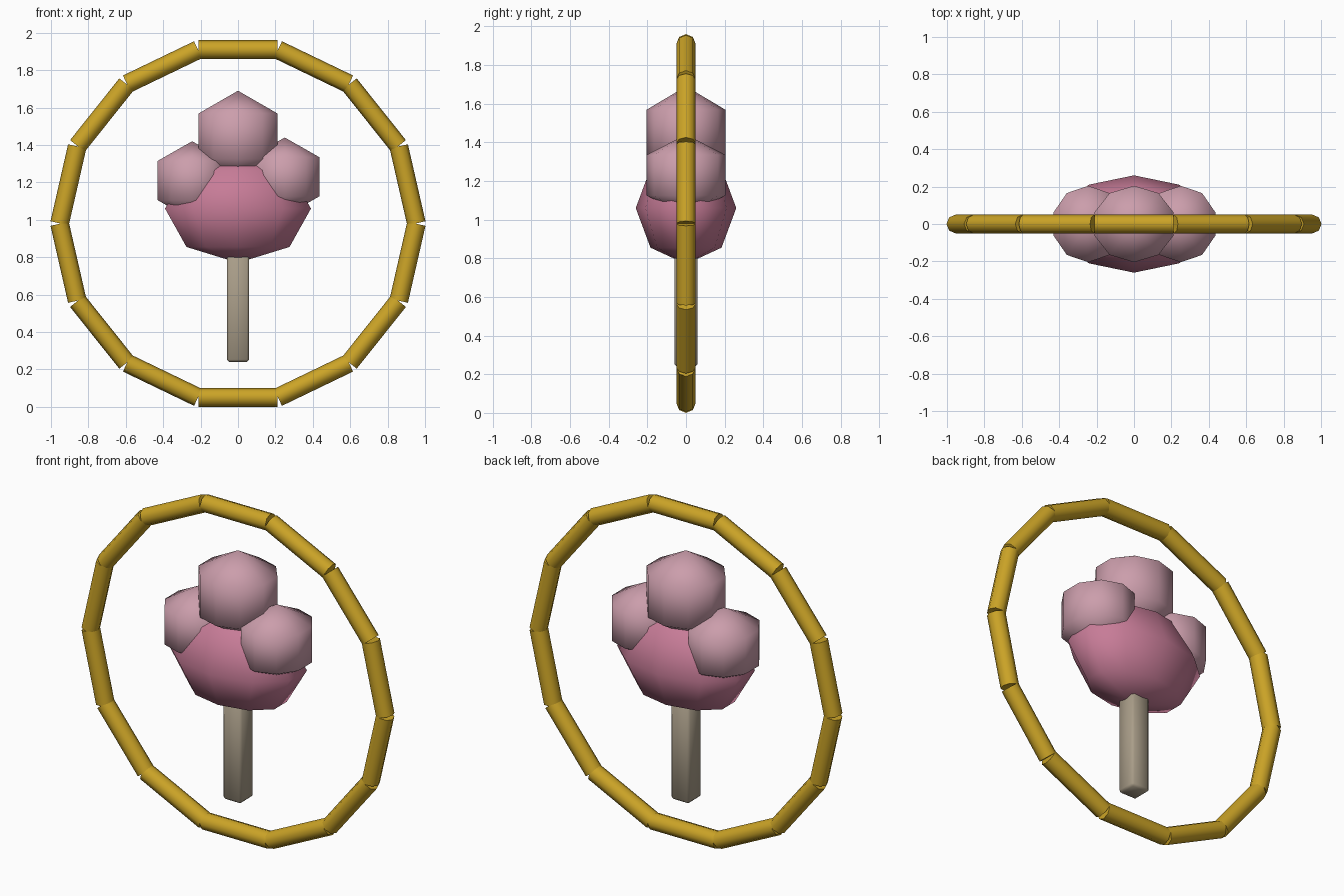
import bpy, bmesh, math
from mathutils import Matrix, Vector

cube = bpy.data.objects.get("Cube")
if cube:
    bpy.data.objects.remove(cube, do_unlink=True)


def make_material(name, color):
    mat = bpy.data.materials.new(name)
    mat.use_nodes = True
    mat.diffuse_color = (*color, 1)
    mat.node_tree.nodes["Principled BSDF"].inputs["Base Color"].default_value = (*color, 1)
    return mat


gold = make_material("gold", (0.60, 0.37, 0.02))
rose = make_material("rose", (0.57, 0.20, 0.31))
pale_pink = make_material("pale pink", (0.60, 0.34, 0.41))
bark = make_material("grey bark", (0.40, 0.34, 0.25))


def finish(name, bm, mat, angle):
    bmesh.ops.recalc_face_normals(bm, faces=bm.faces)
    mesh = bpy.data.meshes.new(name)
    bm.to_mesh(mesh)
    bm.free()
    mesh.materials.append(mat)
    obj = bpy.data.objects.new(name, mesh)
    bpy.context.collection.objects.link(obj)
    bpy.ops.object.select_all(action="DESELECT")
    obj.select_set(True)
    bpy.context.view_layer.objects.active = obj
    bpy.ops.object.shade_smooth_by_angle(angle=math.radians(angle))
    return obj


def ball(name, center, radii, divisions, mat):
    """Ten-sided ellipsoid turned from a half-circle profile."""
    bm = bmesh.new()
    steps = [math.pi * i / divisions for i in range(divisions + 1)]
    verts = [bm.verts.new((0, math.sin(a), math.cos(a))) for a in steps]
    edges = [bm.edges.new(pair) for pair in zip(verts, verts[1:])]
    bmesh.ops.spin(bm, geom=verts + edges, cent=(0, 0, 0), axis=(0, 0, 1),
                   angle=math.tau, steps=10)
    bmesh.ops.remove_doubles(bm, verts=bm.verts, dist=0.001)
    bmesh.ops.scale(bm, vec=radii, verts=bm.verts)
    bmesh.ops.translate(bm, vec=center, verts=bm.verts)
    return finish(name, bm, mat, 180)


# Hoop of straight rods standing around the tree
HOOP_Z, HOOP_RADIUS, RODS = 0.98, 0.93, 14
bm = bmesh.new()
for i in range(RODS):
    turn = Matrix.Rotation(math.tau * i / RODS, 4, "Y")
    lay = Matrix.Rotation(math.pi / 2, 4, "Y")
    place = Matrix.Translation((0, 0, HOOP_Z)) @ turn @ Matrix.Translation((0, 0, HOOP_RADIUS))
    bmesh.ops.create_cone(bm, cap_ends=True, segments=8, radius1=0.05, radius2=0.05,
                          depth=0.422, matrix=place @ lay)
finish("hoop", bm, gold, 60)

# Square trunk with softened edges
bm = bmesh.new()
bmesh.ops.create_cube(bm, size=1)
bmesh.ops.scale(bm, vec=(0.12, 0.12, 0.6), verts=bm.verts)
bmesh.ops.translate(bm, vec=(0, 0, 0.54), verts=bm.verts)
bmesh.ops.bevel(bm, geom=list(bm.edges), offset=0.013, segments=1, affect="EDGES")
finish("trunk", bm, bark, 60)

# Crown of the tree
ball("crown", (0, 0, 1.06), (0.41, 0.26, 0.29), 4, rose)
ball("top_puff", (0, 0, 1.447), (0.256, 0.236, 0.243), 3, pale_pink)
ball("left_puff", (0.25, 0, 1.23), (0.224, 0.236, 0.21), 3, pale_pink)
ball("right_puff", (-0.245, 0, 1.21), (0.224, 0.236, 0.21), 3, pale_pink)
